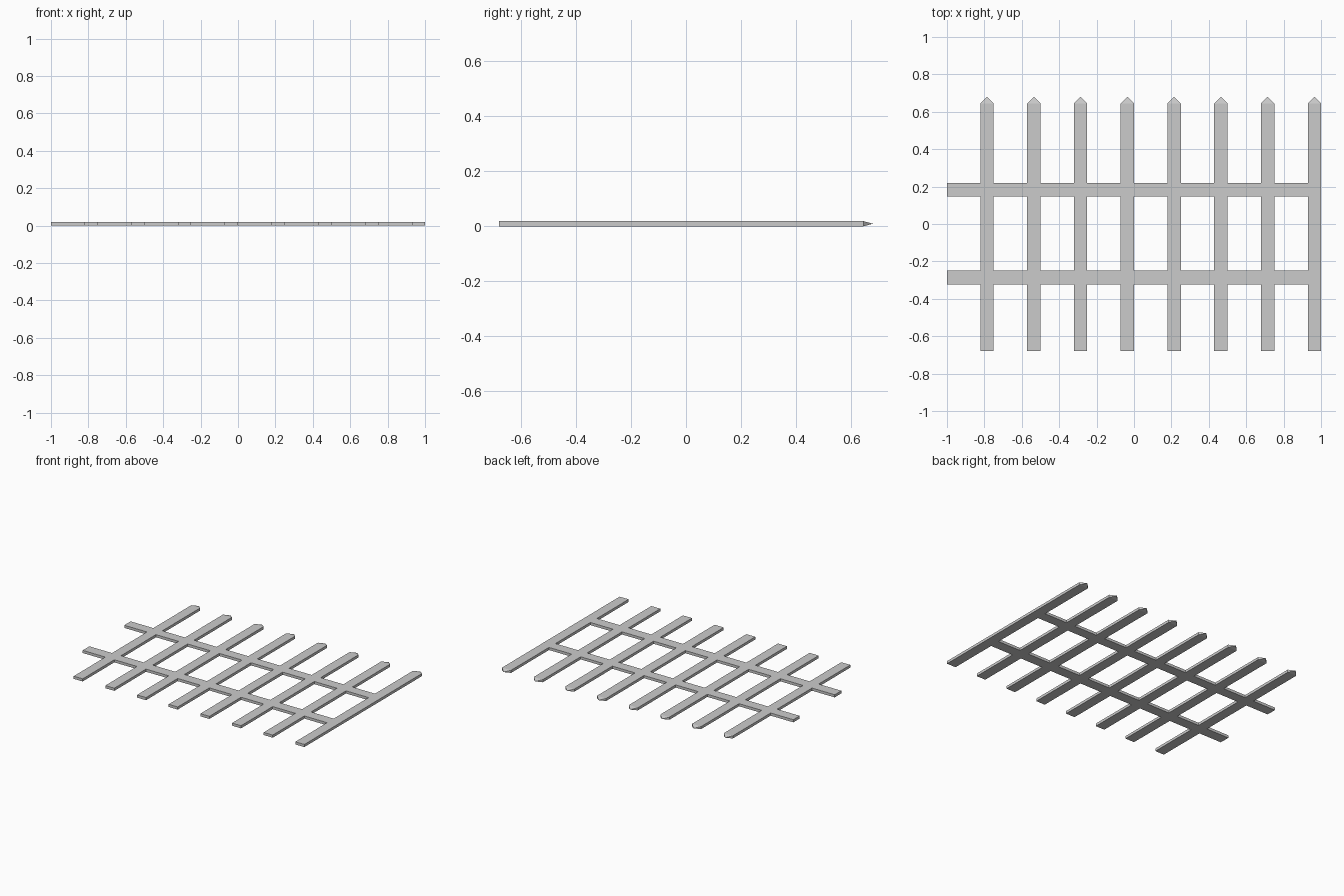
import bpy, bmesh

if "Cube" in bpy.data.objects:
    bpy.data.objects.remove(bpy.data.objects["Cube"])

COUNT, PITCH, WIDTH, THICK = 8, 0.25, 0.071, 0.019
YS = [-0.68, -0.323, -0.248, 0.146, 0.218, 0.645]   # picket foot, two rails, shoulder
TIP = 0.68
RAIL_ROWS = (1, 3)

bm = bmesh.new()


def cell(x0, x1, y0, y1):
    bm.faces.new([bm.verts.new((x, y, 0)) for x, y in
                  ((x0, y0), (x1, y0), (x1, y1), (x0, y1))])


# repeated bay: two rail pieces followed by one picket, all flush
for i in range(COUNT):
    left = -1 + i * PITCH
    right = left + PITCH
    for r in range(len(YS) - 1):
        cell(right - WIDTH, right, YS[r], YS[r + 1])
        if r in RAIL_ROWS:
            cell(left, right - WIDTH, YS[r], YS[r + 1])
bmesh.ops.remove_doubles(bm, verts=bm.verts, dist=1e-4)

# give the lattice its thickness
base = list(bm.faces)
ext = bmesh.ops.extrude_face_region(bm, geom=base, use_keep_orig=True)
top = [v for v in ext["geom"] if isinstance(v, bmesh.types.BMVert)]
bmesh.ops.translate(bm, verts=top, vec=(0, 0, THICK))
bmesh.ops.recalc_face_normals(bm, faces=bm.faces)

# pyramid points on the picket ends
bm.normal_update()
ends = [f for f in bm.faces if f.calc_center_median().y > YS[-1] - 1e-3]
bmesh.ops.poke(bm, faces=ends, offset=TIP - YS[-1])
bmesh.ops.recalc_face_normals(bm, faces=bm.faces)

mesh = bpy.data.meshes.new("picket_fence")
bm.to_mesh(mesh)
bm.free()
obj = bpy.data.objects.new("picket_fence", mesh)
bpy.context.collection.objects.link(obj)
